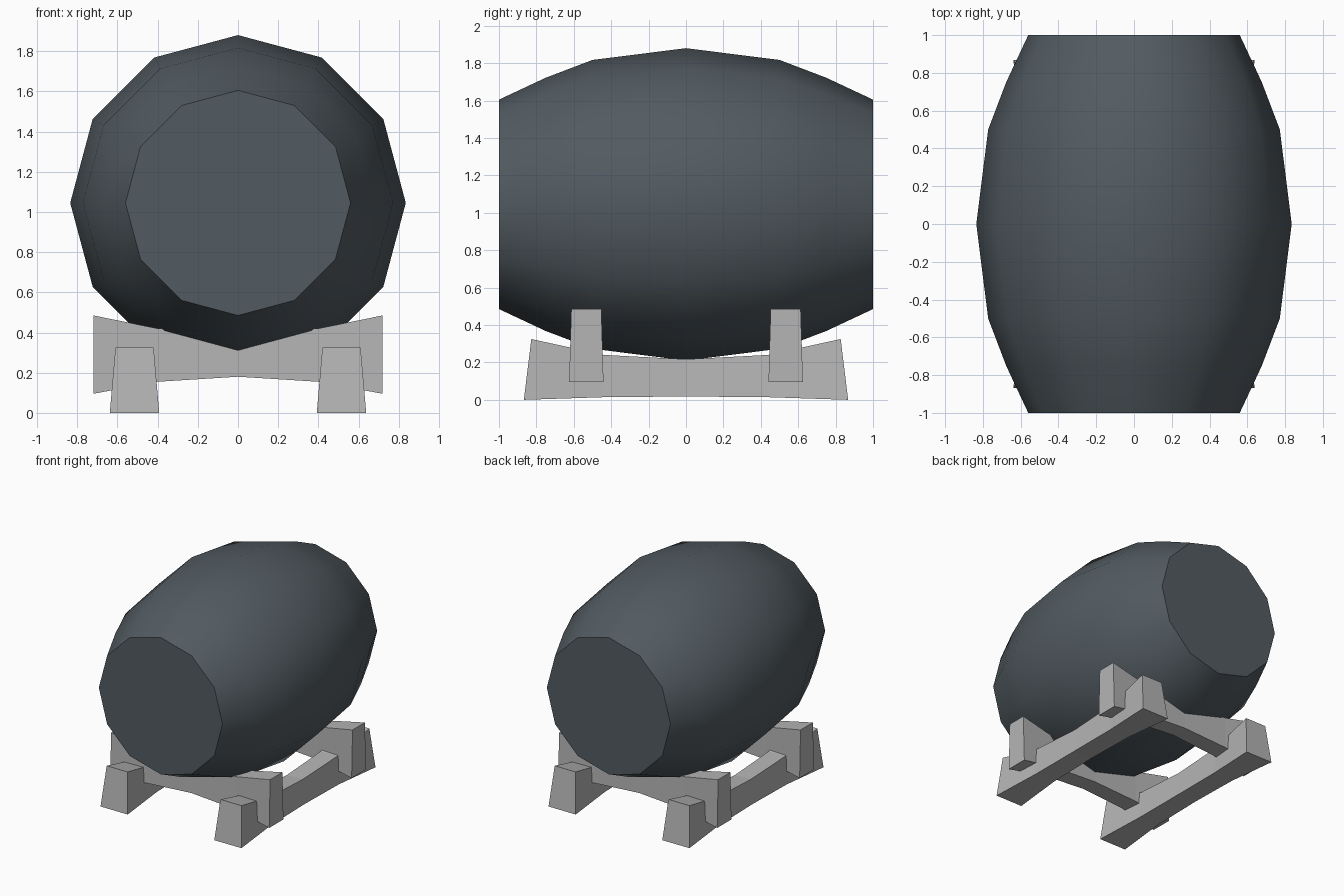
import bpy, bmesh, math
from mathutils import Vector, Matrix

if "Cube" in bpy.data.objects:
    bpy.data.objects.remove(bpy.data.objects["Cube"], do_unlink=True)


def material(name, color):
    mat = bpy.data.materials.new(name)
    mat.use_nodes = True
    mat.diffuse_color = (*color, 1)
    bsdf = mat.node_tree.nodes["Principled BSDF"]
    bsdf.inputs["Base Color"].default_value = (*color, 1)
    bsdf.inputs["Roughness"].default_value = 0.8
    return mat


slate = material("slate grey", (0.085, 0.105, 0.12))
stone = material("light grey", (0.46, 0.46, 0.46))


def loft(name, rings, mat):
    """Skin a list of equally sized vertex rings and cap both ends."""
    bm = bmesh.new()
    loops = [[bm.verts.new(p) for p in ring] for ring in rings]
    count = len(loops[0])
    for a, b in zip(loops, loops[1:]):
        for i in range(count):
            j = (i + 1) % count
            bm.faces.new((a[i], a[j], b[j], b[i]))
    bm.faces.new(loops[0])
    bm.faces.new(loops[-1])
    bmesh.ops.recalc_face_normals(bm, faces=bm.faces)
    mesh = bpy.data.meshes.new(name)
    bm.to_mesh(mesh)
    bm.free()
    mesh.materials.append(mat)
    obj = bpy.data.objects.new(name, mesh)
    bpy.context.collection.objects.link(obj)
    return obj


def both_ends(half):
    """Mirror stations listed from the end to the middle."""
    return half + [(-s[0],) + s[1:] for s in reversed(half[:-1])]


# Barrel body: twelve staves swelling towards the middle
SIDES, AXIS_Z = 12, 1.045
profile = both_ends([(-1.0, 0.56), (-0.75, 0.677), (-0.5, 0.772), (0.0, 0.835)])
rings = []
for y, r in profile:
    angles = [2 * math.pi * i / SIDES for i in range(SIDES)]
    rings.append([(r * math.cos(a), y, AXIS_Z + r * math.sin(a)) for a in angles])
barrel = loft("barrel", rings, slate)
bpy.context.view_layer.objects.active = barrel
barrel.select_set(True)
bpy.ops.object.shade_smooth_by_angle(angle=math.radians(40))


def beam(name, stations, turn, offset):
    """Flared beam; station = along, lean, bottom z, top z, half widths."""
    place = Matrix.Translation(offset) @ Matrix.Rotation(turn, 4, "Z")
    rings = []
    for s, lean, low, high, wide, narrow in stations:
        top = s - math.copysign(lean, s)
        ring = [(s, -wide, low), (s, wide, low), (top, narrow, high), (top, -narrow, high)]
        rings.append([place @ Vector(p) for p in ring])
    return loft(name, rings, stone)


# Stand: two long rails on the ground and two cross beams cradling the barrel
rail = both_ends([(-0.867, 0.04, 0, 0.325, 0.123, 0.095),
                  (-0.44, 0, 0.014, 0.24, 0.09, 0.075),
                  (0, 0, 0.018, 0.217, 0.085, 0.07)])
cross = both_ends([(-0.72, 0, 0.095, 0.485, 0.092, 0.08),
                   (-0.4, 0, 0.155, 0.42, 0.075, 0.068),
                   (0, 0, 0.18, 0.395, 0.07, 0.065)])
for side, label in ((1, "left"), (-1, "right")):
    beam(label + "_rail", rail, math.pi / 2, (side * 0.515, 0, 0))
for side, label in ((-1, "front"), (1, "back")):
    beam(label + "_cross_beam", cross, 0, (0, side * 0.533, 0))
